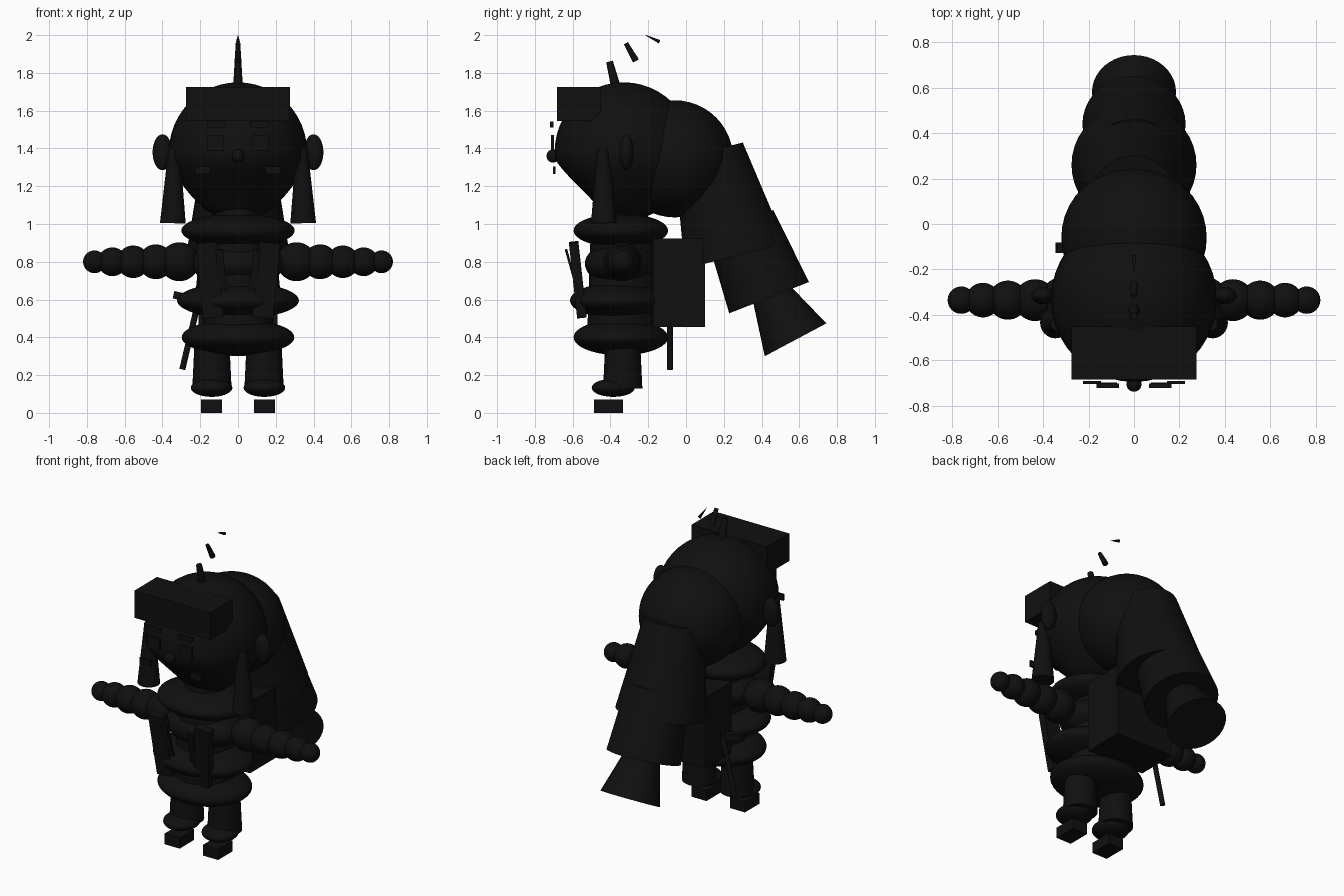
import bpy, bmesh, math
from mathutils import Vector, Matrix, Euler

if "Cube" in bpy.data.objects:
    bpy.data.objects.remove(bpy.data.objects["Cube"])

black = bpy.data.materials.new("near_black")
black.diffuse_color = (0.005, 0.005, 0.005, 1)
black.use_nodes = True
black.node_tree.nodes["Principled BSDF"].inputs["Base Color"].default_value = black.diffuse_color


def finish(name, bm):
    me = bpy.data.meshes.new(name)
    bmesh.ops.recalc_face_normals(bm, faces=bm.faces[:])
    bm.to_mesh(me)
    bm.free()
    for p in me.polygons:
        p.use_smooth = True
    me.set_sharp_from_angle(angle=math.radians(40))
    me.materials.append(black)
    ob = bpy.data.objects.new(name, me)
    bpy.context.collection.objects.link(ob)
    return ob


def ball(name, c, r):
    bm = bmesh.new()
    bmesh.ops.create_uvsphere(bm, u_segments=40, v_segments=24, radius=1)
    bmesh.ops.scale(bm, vec=r, verts=bm.verts)
    bmesh.ops.translate(bm, vec=c, verts=bm.verts)
    return finish(name, bm)


def box(name, c, size, rot=(0, 0, 0)):
    bm = bmesh.new()
    bmesh.ops.create_cube(bm, size=1)
    bmesh.ops.scale(bm, vec=size, verts=bm.verts)
    bm.transform(Matrix.Translation(c) @ Euler(rot).to_matrix().to_4x4())
    return finish(name, bm)


def cone(name, a, b, ra, rb, seg=32):
    a, b = Vector(a), Vector(b)
    d = b - a
    bm = bmesh.new()
    bmesh.ops.create_cone(bm, cap_ends=True, segments=seg, radius1=ra, radius2=rb, depth=d.length)
    bm.transform(Matrix.Translation((a + b) / 2) @ d.to_track_quat('Z', 'Y').to_matrix().to_4x4())
    return finish(name, bm)


# head with a tapering chin at the front
head = ball("head", (0, 0, 0), (0.365, 0.365, 0.365))
for v in head.data.vertices:
    t = max(0, min(1, (-v.co.z - 0.05) / 0.2))
    v.co.x *= 1 - 0.12 * t
    if v.co.y < 0:
        v.co.y *= 1 - 0.35 * t
head.location = (0, -0.33, 1.385)

# hair: back volume and three stacked tail sections
ball("hair_back", (0, -0.06, 1.345), (0.32, 0.31, 0.31))
cone("hair_tail_upper", (0, 0.12, 1.386), (0, 0.26, 0.83), 0.186, 0.275, 40)
cone("hair_tail_middle", (0, 0.285, 1.005), (0, 0.44, 0.61), 0.19, 0.227, 40)
cone("hair_tail_lower", (0, 0.44, 0.65), (0, 0.58, 0.387), 0.10, 0.185, 40)

# headband block and floating antenna
box("headband_block", (0, -0.567, 1.634), (0.55, 0.233, 0.18))
cone("antenna_base", (0, -0.365, 1.70), (0, -0.405, 1.86), 0.027, 0.018, 12)
cone("antenna_middle", (0, -0.265, 1.863), (0, -0.318, 1.957), 0.018, 0.012, 12)
cone("antenna_tip", (0, -0.14, 1.965), (0, -0.215, 2.0), 0.01, 0.001, 12)

# nose and torso
ball("nose", (0, -0.705, 1.36), (0.033, 0.033, 0.035))
cone("neck", (0, -0.33, 0.85), (0, -0.33, 1.15), 0.13, 0.13)
ball("collar", (0, -0.345, 0.965), (0.3, 0.25, 0.09))
ball("chest", (0, -0.345, 0.79), (0.25, 0.19, 0.12))
cone("torso_core", (0, -0.335, 0.36), (0, -0.335, 0.95), 0.19, 0.17)
ball("waist_ring", (0, -0.357, 0.595), (0.323, 0.257, 0.095))
ball("hip_ring", (0, -0.345, 0.40), (0.298, 0.25, 0.095))
box("backpack", (0, -0.037, 0.69), (0.42, 0.275, 0.468))

# arms are chains of shrinking spheres: x centre, radius
arm = [(0.31, 0.103), (0.435, 0.092), (0.555, 0.086), (0.665, 0.076), (0.76, 0.06)]

for s, side in ((-1, "right"), (1, "left")):
    for i, (x, r) in enumerate(arm):
        ball(f"arm_{side}_{i + 1}", (s * x, -0.335, 0.80), (r, r, r))
    # legs and feet
    cone(f"leg_{side}", (s * 0.138, -0.335, 0.13), (s * 0.138, -0.335, 0.38), 0.104, 0.092)
    ball(f"cuff_{side}", (s * 0.14, -0.385, 0.133), (0.11, 0.114, 0.048))
    box(f"foot_{side}", (s * 0.14, -0.41, 0.035), (0.11, 0.152, 0.07))
    # ears and side locks
    ball(f"ear_{side}", (s * 0.4, -0.315, 1.38), (0.052, 0.038, 0.095))
    cone(f"side_lock_{side}", (s * 0.345, -0.435, 1.005), (s * 0.338, -0.44, 1.40), 0.068, 0.03)
    # face plates
    box(f"eyebrow_{side}", (s * 0.115, -0.711, 1.527), (0.10, 0.02, 0.03))
    box(f"eye_{side}", (s * 0.118, -0.706, 1.43), (0.085, 0.016, 0.085))
    box(f"cheek_{side}", (s * 0.185, -0.697, 1.285), (0.08, 0.014, 0.04))
    # chest panels
    box(f"vest_panel_{side}", (s * 0.15, -0.573, 0.705), (0.11, 0.05, 0.40), (0.11, s * 0.09, 0))
    box(f"vest_strip_{side}", (s * 0.09, -0.606, 0.76), (0.04, 0.012, 0.22), (0.27, s * 0.09, 0))

# sheathed blade at the hip
cone("blade", (-0.295, -0.085, 0.23), (-0.205, -0.085, 0.61), 0.016, 0.016, 12)
cone("blade_grip", (-0.205, -0.09, 0.61), (-0.175, -0.09, 0.74), 0.018, 0.018, 12)
box("blade_guard", (-0.21, -0.105, 0.595), (0.27, 0.045, 0.04), (0, 0.23, 0))
